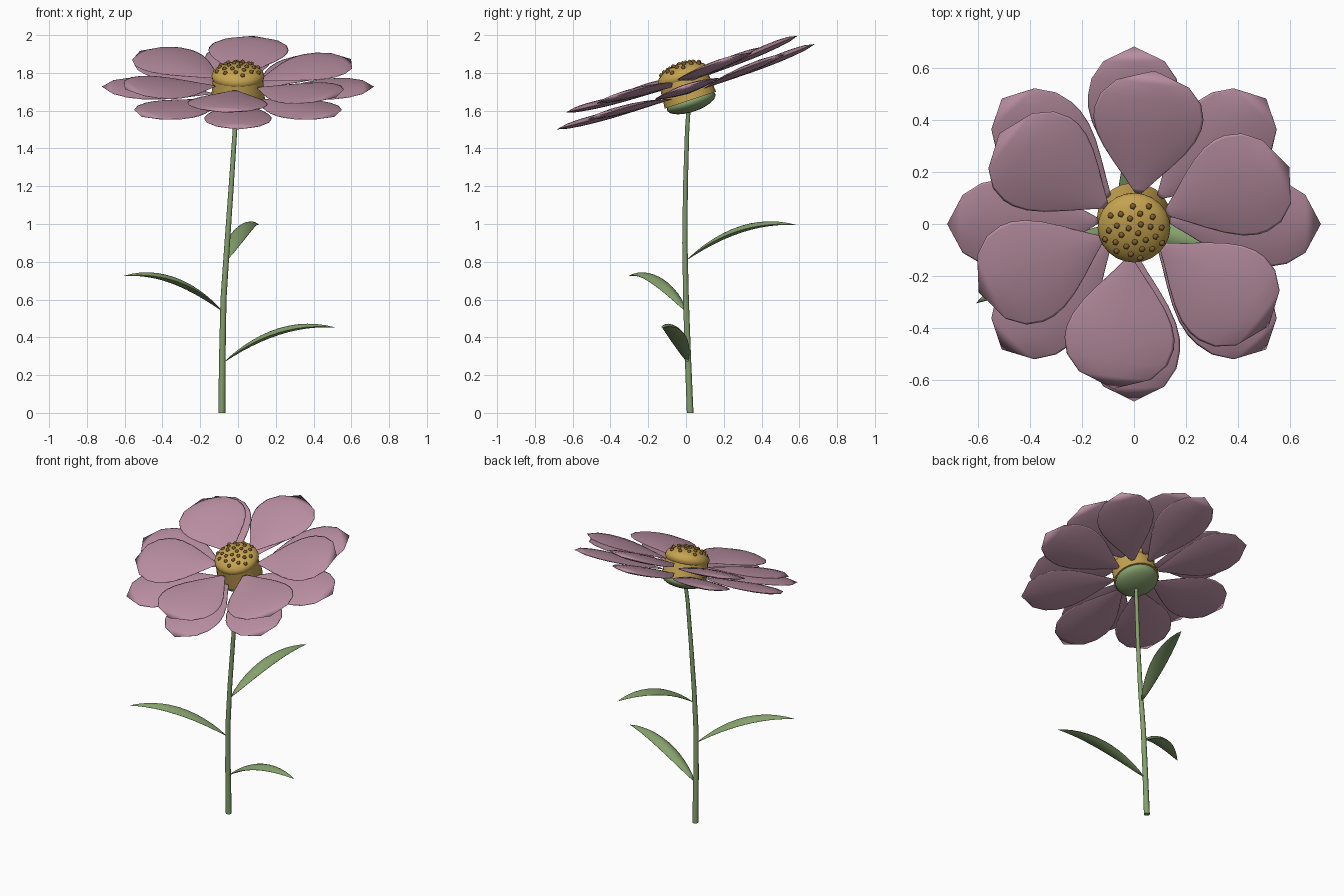
import bpy, bmesh, math
from mathutils import Matrix, Vector

if "Cube" in bpy.data.objects:
    bpy.data.objects.remove(bpy.data.objects["Cube"])


def material(name, rgb):
    m = bpy.data.materials.new(name)
    m.diffuse_color = (*rgb, 1)
    m.use_nodes = True
    m.node_tree.nodes["Principled BSDF"].inputs["Base Color"].default_value = m.diffuse_color
    return m


PINK = material("petal_pink", (0.49, 0.275, 0.36))
GREEN = material("stem_green", (0.235, 0.35, 0.15))
GOLD = material("centre_gold", (0.56, 0.365, 0.08))
BROWN = material("stamen_brown", (0.22, 0.115, 0.022))


def finish(name, bm, mat, matrix=Matrix(), angle=40):
    bmesh.ops.recalc_face_normals(bm, faces=bm.faces)
    me = bpy.data.meshes.new(name)
    bm.to_mesh(me)
    bm.free()
    me.materials.append(mat)
    ob = bpy.data.objects.new(name, me)
    bpy.context.collection.objects.link(ob)
    ob.matrix_world = matrix
    me.shade_smooth()
    if angle < 180:
        me.set_sharp_from_angle(angle=math.radians(angle))
    return ob


def blade(name, mat, matrix, start, length, half_width, profile, rise, up, down):
    """Thin lens-shaped blade along +x; profile lists (position, relative width)."""
    bm = bmesh.new()
    cols = 5
    for thick in (up, -down):
        rows = []
        for t, w in profile:
            row = []
            for j in range(-cols, cols + 1):
                v = math.sin(j / cols * math.pi / 2)
                z = rise(t) + thick * w * (1 - v * v)
                row.append(bm.verts.new((start + t * length, v * w * half_width, z)))
            rows.append(row)
        for a, b in zip(rows, rows[1:]):
            for j in range(2 * cols):
                bm.faces.new((a[j], a[j + 1], b[j + 1], b[j]))
    bmesh.ops.remove_doubles(bm, verts=bm.verts, dist=1e-5)
    return finish(name, bm, mat, matrix, 180)


# Flower head frame, tilted toward the front
head = Matrix.Translation((0, 0, 1.727)) @ Matrix.Rotation(math.radians(18.3), 4, 'X')

# Two layers of petals, each petal rising slightly from base to tip
petal = [(0, 0), (0.06, 0.13), (0.14, 0.29), (0.25, 0.52), (0.37, 0.75), (0.48, 0.91),
         (0.58, 0.99), (0.66, 1.0), (0.78, 0.92), (0.9, 0.66), (1, 0)]


def petal_ring(name, count, first, height, radius, half_width, dip):
    for i in range(count):
        a = math.radians(first + i * 360 / count)
        m = head @ Matrix.Translation((0, 0, height)) @ Matrix.Rotation(a, 4, 'Z')
        blade(f"{name}_{i + 1}", PINK, m, 0.12, radius - 0.12, half_width, petal,
              lambda t: -dip * (1 - t) ** 1.2, 0.022, 0.02)


petal_ring("lower_petal", 8, 0, 0.0, 0.72, 0.178, 0.04)
petal_ring("upper_petal", 6, 23, 0.07, 0.65, 0.212, 0.05)


def ellipsoid(name, mat, y, height, radius, half_height):
    bm = bmesh.new()
    bmesh.ops.create_uvsphere(bm, u_segments=24, v_segments=14, radius=1)
    bmesh.ops.scale(bm, verts=bm.verts, vec=(radius, radius, half_height))
    return finish(name, bm, mat, head @ Matrix.Translation((0, y, height)))


# Flower centre: green base, gold drum and gold dome
ellipsoid("receptacle", GREEN, 0, -0.085, 0.135, 0.053)
ellipsoid("centre_dome", GOLD, 0.004, 0.057, 0.14, 0.067)
bm = bmesh.new()
bmesh.ops.create_cone(bm, cap_ends=True, segments=20, radius1=0.143, radius2=0.132, depth=0.13)
finish("centre_drum", bm, GOLD, head @ Matrix.Translation((0, 0, -0.01)))

# Stamens spiralling over the dome
bm = bmesh.new()
for i in range(27):
    r = 0.12 * math.sqrt((i + 0.5) / 27)
    a = i * math.radians(137.5)
    z = 0.057 + 0.067 * math.sqrt(1 - (r / 0.14) ** 2)
    bmesh.ops.create_icosphere(bm, subdivisions=1, radius=0.013, matrix=Matrix.Translation(
        (r * math.cos(a), 0.004 + r * math.sin(a), z)))
finish("stamens", bm, BROWN, head, 50)

# Stem: tapered, gently curved tube
path = [(-0.086, 0.022, 0), (-0.083, 0.01, 0.3), (-0.077, 0.0, 0.6), (-0.057, -0.006, 0.9),
        (-0.036, -0.003, 1.2), (-0.016, 0.006, 1.5), (-0.003, 0.015, 1.63)]
bm = bmesh.new()
rings = []
for x, y, z in path:
    r = 0.0185 - 0.007 * z / 1.63
    rings.append([bm.verts.new((x + r * math.cos(k * math.pi / 5),
                                y + r * math.sin(k * math.pi / 5), z)) for k in range(10)])
for a, b in zip(rings, rings[1:]):
    for k in range(10):
        n = (k + 1) % 10
        bm.faces.new((a[k], a[n], b[n], b[k]))
bm.faces.new(rings[0])
bm.faces.new(rings[-1])
finish("stem", bm, GREEN)

# Three arching leaves
leaf = [(i / 12, math.sin(math.pi * (i / 12) ** 0.9) ** 0.85 if 0 < i < 12 else 0)
        for i in range(13)]
for i, (base, angle) in enumerate([((-0.08, 0.01, 0.264), -13), ((-0.08, 0.0, 0.536), 210),
                                   ((-0.06, 0.0, 0.806), 74)]):
    m = Matrix.Translation(Vector(base)) @ Matrix.Rotation(math.radians(angle), 4, 'Z')
    blade(f"leaf_{i + 1}", GREEN, m, 0.0, 0.612, 0.05, leaf,
          lambda t: 0.445 * t - 0.257 * t * t, 0.027, 0.009)
